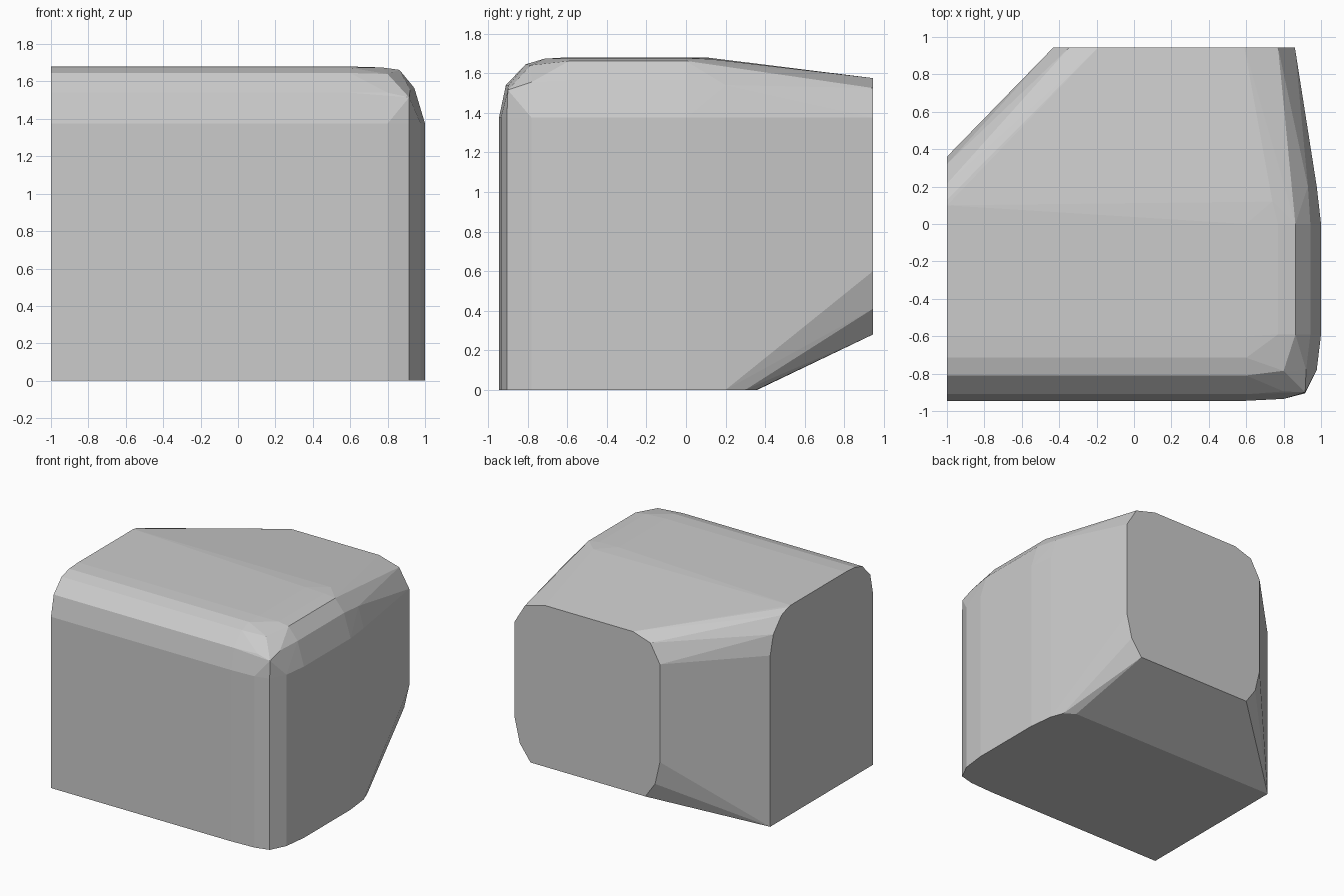
import bpy, bmesh

if "Cube" in bpy.data.objects:
    bpy.data.objects.remove(bpy.data.objects["Cube"])

SHOULDER = 1.375
pts = []

# Front top rounding, swept along the width
front_round = [(-0.945, 0), (-0.945, SHOULDER), (-0.91, 1.54), (-0.81, 1.645),
               (-0.715, 1.673), (-0.6, 1.68)]
for x in (-1, 0.6):
    pts += [(x, y, z) for y, z in front_round]

# Cut left end: rear half of its outline
left_rear = [(0.1, 1.68), (0.13, 1.675), (0.215, 1.645), (0.32, 1.53),
             (0.36, SHOULDER), (0.36, 0)]
pts += [(-1, y, z) for y, z in left_rear]

# Right side rounding, swept along the depth
right_round = [(1, 0), (1, SHOULDER), (0.943, 1.565), (0.863, 1.662),
               (0.77, 1.675), (0.6, 1.68)]
for y in (-0.59, 0.0):
    pts += [(x, y, z) for x, z in right_round]
pts += [(0.74, 0.12, 1.672), (0.93, 0.2, 1.54)]

# Vertical corner at front right, rising to the shoulder
for x, y in [(0.8, -0.935), (0.915, -0.905), (0.977, -0.78), (0.977, 0.2)]:
    pts += [(x, y, 0), (x, y, SHOULDER)]
pts += [(0.915, -0.9, 1.515), (0.8, -0.895, 1.54), (0.92, -0.78, 1.555),
        (0.8, -0.785, 1.64)]

# Rear edge of the underside
pts += [(0.94, 0.3, 0), (0.86, 0.355, 0)]

# Rear face, a rounded rectangle
rear = [(-0.30, 0.28), (-0.387, 0.404), (-0.43, 0.59), (-0.43, SHOULDER),
        (-0.345, 1.525), (-0.19, 1.575), (0.59, 1.575), (0.77, 1.525),
        (0.86, SHOULDER), (0.86, 0.6), (0.815, 0.41), (0.72, 0.28)]
pts += [(x, 0.945, z) for x, z in rear]

# Faceted solid wrapped around the outlines
bm = bmesh.new()
for p in pts:
    bm.verts.new(p)
bmesh.ops.remove_doubles(bm, verts=bm.verts, dist=0.001)
bmesh.ops.convex_hull(bm, input=bm.verts)
bmesh.ops.delete(bm, geom=[v for v in bm.verts if not v.link_faces], context='VERTS')
bmesh.ops.dissolve_limit(bm, angle_limit=0.01, verts=bm.verts, edges=bm.edges)
bmesh.ops.recalc_face_normals(bm, faces=bm.faces)
mesh = bpy.data.meshes.new("rounded_block")
bm.to_mesh(mesh)
bm.free()
block = bpy.data.objects.new("rounded_block", mesh)
bpy.context.collection.objects.link(block)
